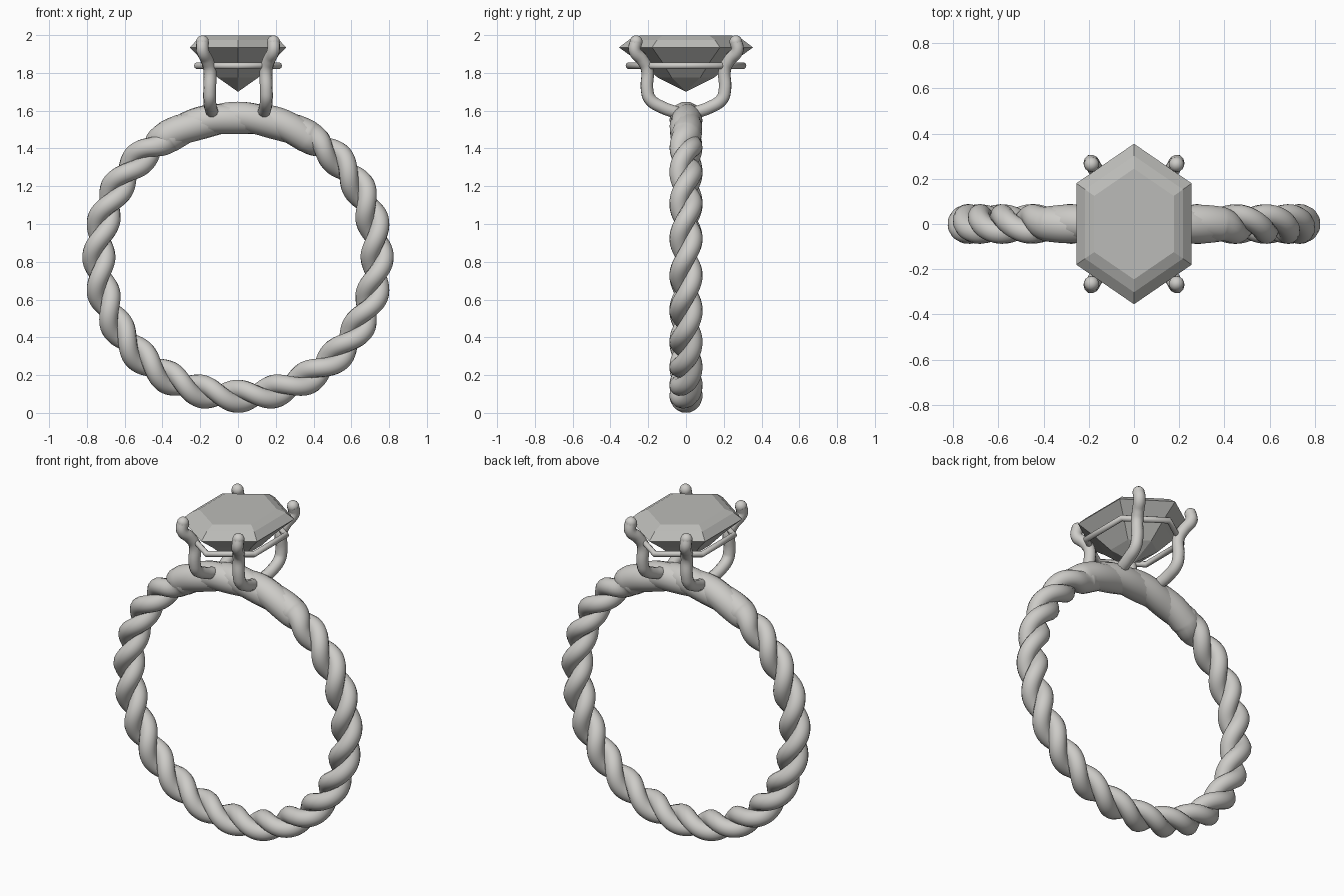
import bpy, bmesh
from math import sin, cos, pi, radians
from mathutils import Vector

cube = bpy.data.objects.get("Cube")
if cube:
    bpy.data.objects.remove(cube, do_unlink=True)


def make_material(name, color):
    mat = bpy.data.materials.new(name)
    mat.use_nodes = True
    mat.diffuse_color = (*color, 1)
    mat.node_tree.nodes["Principled BSDF"].inputs["Base Color"].default_value = (*color, 1)
    return mat


METAL = make_material("warm silver", (0.61, 0.60, 0.575))
STONE = make_material("grey stone", (0.50, 0.50, 0.48))


def add_mesh(name, mesh, mat, smooth):
    mesh.name = name
    mesh.materials.clear()
    mesh.materials.append(mat)
    for poly in mesh.polygons:
        poly.use_smooth = smooth
    obj = bpy.data.objects.new(name, mesh)
    bpy.context.collection.objects.link(obj)
    return obj


def tube(name, points, radii, cyclic=False, rounded=False, sides=3):
    """Sweep a round section along points, then turn it into a mesh."""
    curve = bpy.data.curves.new(name + "_path", 'CURVE')
    curve.dimensions = '3D'
    curve.bevel_depth = 1.0
    curve.bevel_resolution = sides
    curve.use_fill_caps = True
    curve.resolution_u = 6
    spline = curve.splines.new('BEZIER' if rounded else 'POLY')
    nodes = spline.bezier_points if rounded else spline.points
    nodes.add(len(points) - 1)
    for node, p, r in zip(nodes, points, radii):
        node.co = p if rounded else (*p, 1)
        node.radius = r
        if rounded:
            node.handle_left_type = node.handle_right_type = 'AUTO'
    spline.use_cyclic_u = cyclic
    path = bpy.data.objects.new(name + "_path", curve)
    bpy.context.collection.objects.link(path)
    bpy.context.view_layer.update()
    graph = bpy.context.evaluated_depsgraph_get()
    mesh = bpy.data.meshes.new_from_object(path.evaluated_get(graph))
    bpy.data.objects.remove(path, do_unlink=True)
    return add_mesh(name, mesh, METAL, True)


# Band: two twisted strands that swell and merge into a plain section on top
CENTER_Z, RING_R, TWISTS, STEPS = 0.825, 0.737, 12, 480
for side, name in enumerate(("band_strand_a", "band_strand_b")):
    points, radii = [], []
    for i in range(STEPS):
        t = 2 * pi * i / STEPS
        from_top = abs(t - pi)
        k = min(max((radians(39) - from_top) / radians(9), 0), 1)
        k = k * k * (3 - 2 * k)
        offset = 0.038 + (0.007 - 0.038) * k
        phase = TWISTS * t + side * pi
        r = RING_R + offset * cos(phase)
        points.append((r * sin(t), offset * sin(phase), CENTER_Z - r * cos(t)))
        radii.append(0.05 + 0.03 * k)
    tube(name, points, radii, cyclic=True, sides=5)

# Stone: stacked hexagonal outlines closed by a table and a point
HEX = [(0, 0.355), (-0.255, 0.18), (-0.255, -0.18),
       (0, -0.355), (0.255, -0.18), (0.255, 0.18)]
LEVELS = [(0.69, 1.997), (0.85, 1.975), (1.0, 1.935), (0.69, 1.855), (0.42, 1.775)]
bm = bmesh.new()
rings = [[bm.verts.new((x * s, y * s, z)) for x, y in HEX] for s, z in LEVELS]
bm.faces.new(rings[0])
for upper, lower in zip(rings, rings[1:]):
    for i in range(6):
        j = (i + 1) % 6
        bm.faces.new((upper[i], upper[j], lower[j], lower[i]))
tip = bm.verts.new((0, 0, 1.70))
for i in range(6):
    bm.faces.new((rings[-1][i], rings[-1][(i + 1) % 6], tip))
bmesh.ops.recalc_face_normals(bm, faces=bm.faces)
stone = bpy.data.meshes.new("stone")
bm.to_mesh(stone)
bm.free()
add_mesh("stone", stone, STONE, False)

# Gallery wire: a thin hexagonal loop under the stone
wire = [(x * 0.85, y * 0.85, 1.838) for x, y in HEX]
tube("gallery_wire", wire, [0.018] * 6, cyclic=True)

# Prongs: four bent claws with rounded tips
PRONG = [(0.135, 0.05, 1.59), (0.145, 0.12, 1.615), (0.15, 0.19, 1.66), (0.15, 0.206, 1.71),
         (0.15, 0.206, 1.82), (0.165, 0.232, 1.87), (0.188, 0.272, 1.92), (0.188, 0.264, 1.965)]
for sx, x_name in ((1, "left"), (-1, "right")):
    for sy, y_name in ((-1, "front"), (1, "back")):
        path = [Vector((x * sx, y * sy, z)) for x, y, z in PRONG]
        name = f"{y_name}_{x_name}_prong"
        tube(name, path, [0.034] * len(path), rounded=True)
        bm = bmesh.new()
        bmesh.ops.create_uvsphere(bm, u_segments=14, v_segments=8, radius=0.034)
        bmesh.ops.translate(bm, verts=bm.verts, vec=path[-1])
        cap = bpy.data.meshes.new(name + "_tip")
        bm.to_mesh(cap)
        bm.free()
        add_mesh(name + "_tip", cap, METAL, True)
